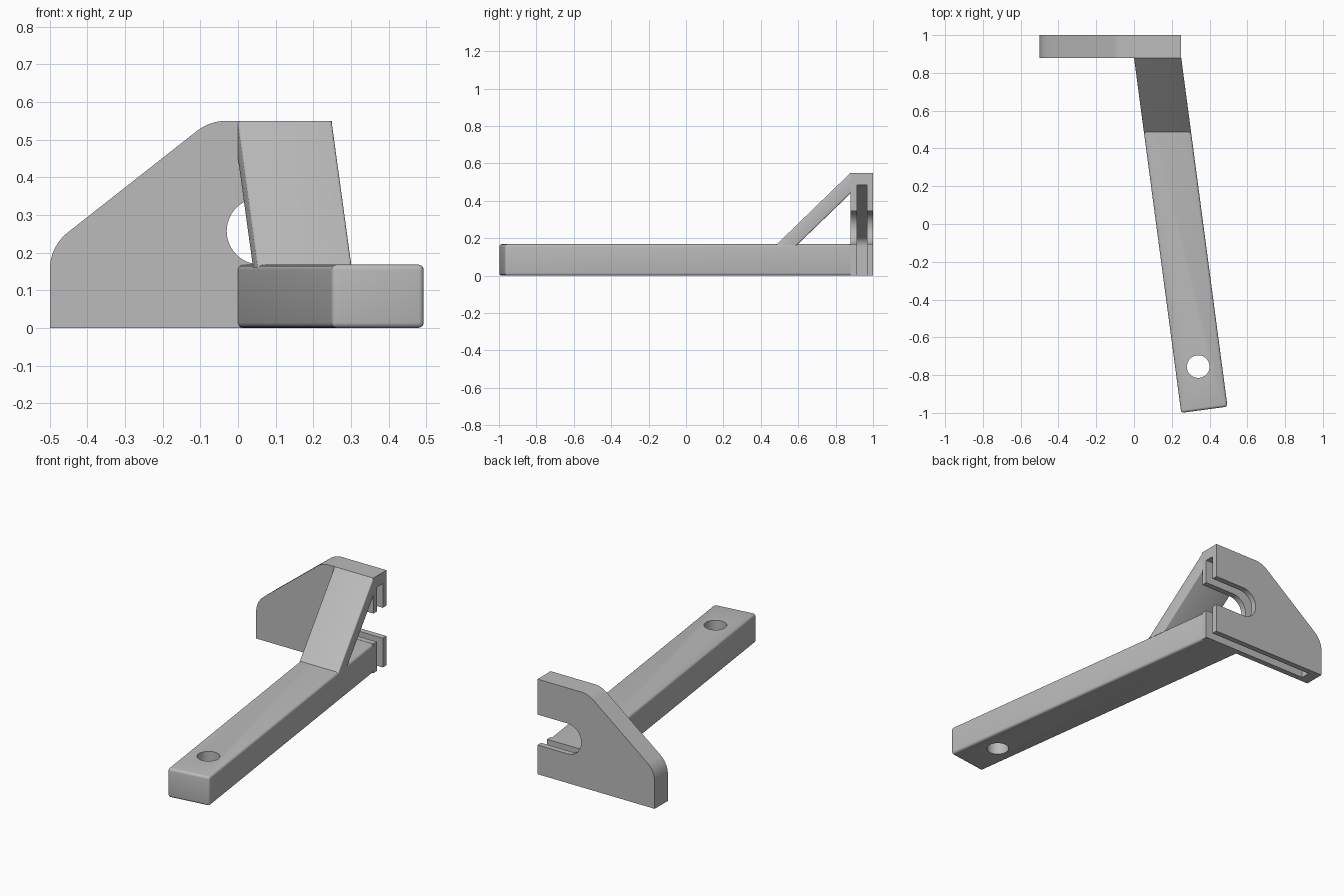
import bpy, bmesh, math
from mathutils import Vector

cube = bpy.data.objects.get("Cube")
if cube:
    bpy.data.objects.remove(cube, do_unlink=True)

grey = bpy.data.materials.new("plain grey")
grey.use_nodes = True
COLOUR = (0.5, 0.5, 0.5, 1)
grey.diffuse_color = COLOUR
grey.node_tree.nodes["Principled BSDF"].inputs["Base Color"].default_value = COLOUR


def prism(name, base, offset, bevel=0, keep=None):
    """Extrude a polygon by an offset, rounding the edges that pass keep."""
    bm = bmesh.new()
    face = bm.faces.new([bm.verts.new(p) for p in base])
    ext = bmesh.ops.extrude_face_region(bm, geom=[face], use_keep_orig=True)
    verts = [g for g in ext["geom"] if isinstance(g, bmesh.types.BMVert)]
    bmesh.ops.translate(bm, verts=verts, vec=offset)
    bmesh.ops.recalc_face_normals(bm, faces=bm.faces[:])
    if bevel:
        edges = [e for e in bm.edges if keep(e)]
        bmesh.ops.bevel(bm, geom=edges, offset=bevel, segments=4, profile=0.5,
                        affect='EDGES', clamp_overlap=True)
    mesh = bpy.data.meshes.new(name)
    bm.to_mesh(mesh)
    bm.free()
    mesh.materials.append(grey)
    obj = bpy.data.objects.new(name, mesh)
    bpy.context.collection.objects.link(obj)
    return obj


def arc(cx, cz, r, start, end, n):
    angles = [math.radians(start + (end - start) * i / n) for i in range(n + 1)]
    return [(cx + r * math.cos(a), cz + r * math.sin(a)) for a in angles]


def fillet(prev, corner, nxt, r, n=10):
    """Round one corner of a profile with a tangent arc."""
    p, c, q = Vector(prev), Vector(corner), Vector(nxt)
    u, v = (p - c).normalized(), (q - c).normalized()
    half = u.angle(v) / 2
    centre = c + (u + v).normalized() * r / math.sin(half)
    a, b = c + u * r / math.tan(half) - centre, c + v * r / math.tan(half) - centre
    return [tuple(centre + (a.lerp(b, i / n)).normalized() * r) for i in range(n + 1)]


def gusset(left, right, bottom, top, low, high, r):
    """Upright outline with a sloping, rounded left shoulder."""
    a, b, c, d = (left, bottom), (left, low), (high, top), (right, top)
    return [a] + fillet(a, b, c, r) + fillet(b, c, d, r) + [d, (right, bottom)]


def upright(name, outline, y0, y1):
    return prism(name, [(x, y0, z) for x, z in outline], (0, y1 - y0, 0))


def cut(obj, cutter):
    cutter.hide_render = True
    mod = obj.modifiers.new("cut", 'BOOLEAN')
    mod.operation, mod.solver, mod.object = 'DIFFERENCE', 'EXACT', cutter
    bpy.context.view_layer.objects.active = obj
    bpy.ops.object.modifier_apply(modifier=mod.name)
    bpy.data.objects.remove(cutter, do_unlink=True)


BACK = 0.88      # where the arm and brace meet the plate
ARM_TOP = 0.168
SLANT = 0.133    # sideways drift of the arm per unit of length

# Upright plate: hollow, open below and on the left, with a round-ended slot
plate = upright("mounting_plate", gusset(-0.5, 0.25, 0, 0.55, 0.216, -0.075, 0.125), BACK, 1)
cut(plate, upright("cavity", gusset(-0.435, 0.4, -0.1, 0.485, 0.184, -0.0525, 0.06), 0.913, 0.967))
slot = arc(0.058, 0.257, 0.088, 90, 270, 24) + [(0.4, 0.169), (0.4, 0.345)]
cut(plate, upright("slot", slot, 0.8, 1.1))

# Long arm with rounded edges and a hole near the tip
arm = prism("arm", [(0, BACK, 0), (0.25, BACK, 0), (0.495, -0.967, 0), (0.25, -1, 0)],
            (0, 0, ARM_TOP), 0.014,
            lambda e: any(v.co.y < BACK - 0.01 for v in e.verts))
hole = arc(0.34, -0.755, 0.06, 0, 352.5, 47)
cut(arm, prism("hole", [(x, y, -0.1) for x, y in hole], (0, 0, 0.5)))

# Diagonal brace that follows the slant of the arm
side = [(BACK, 0.55), (0.478, 0.16), (0.59, 0.16), (BACK, 0.44)]
brace = prism("brace", [(SLANT * (BACK - y), y, z) for y, z in side], (0.25, 0, 0), 0.008,
              lambda e: abs(e.verts[0].co.y - e.verts[1].co.y) > 0.2)

for obj in (plate, arm, brace):
    bpy.ops.object.select_all(action='DESELECT')
    obj.select_set(True)
    bpy.context.view_layer.objects.active = obj
    bpy.ops.object.shade_smooth_by_angle(angle=math.radians(30))
